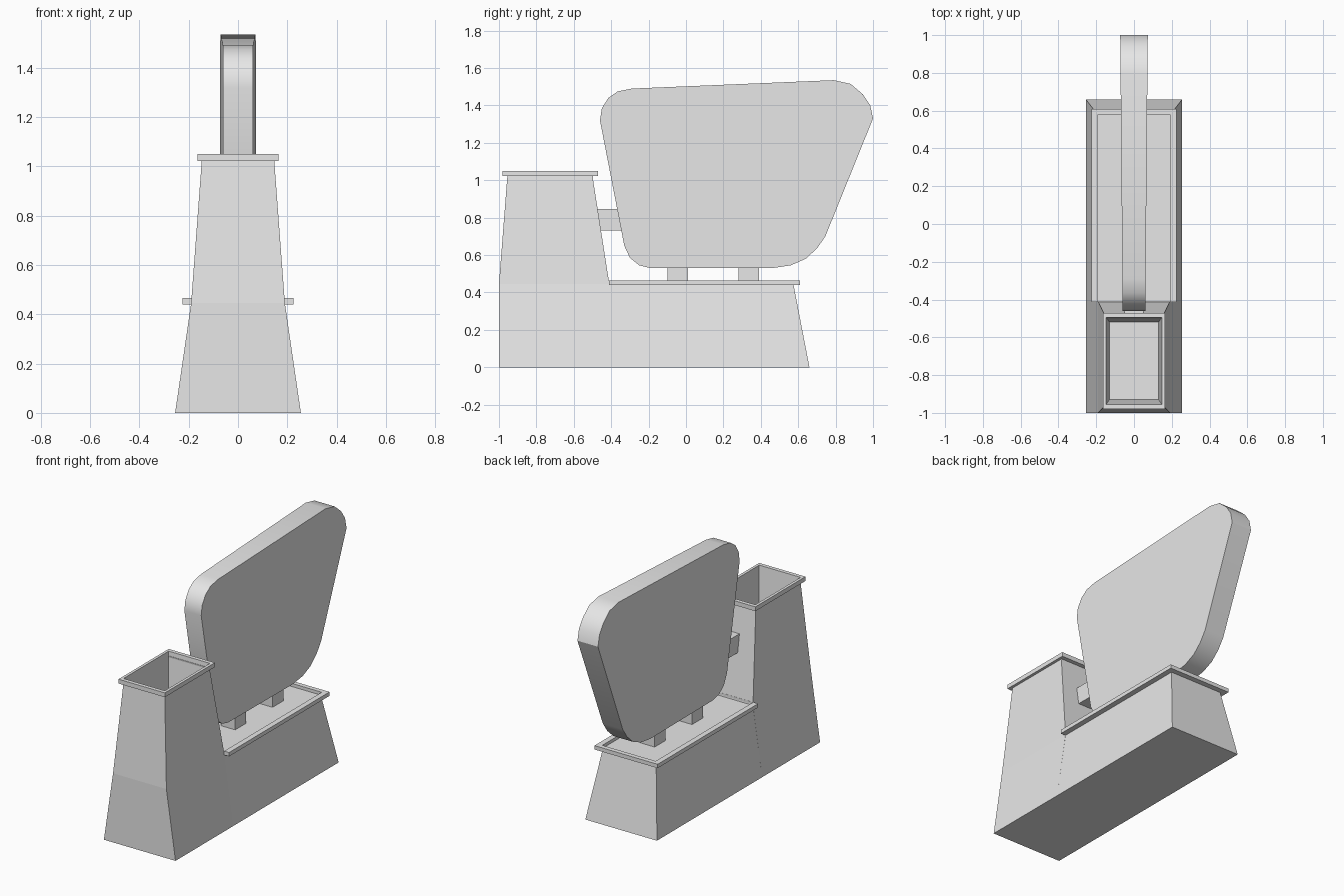
import bpy
import bmesh

if "Cube" in bpy.data.objects:
    bpy.data.objects.remove(bpy.data.objects["Cube"], do_unlink=True)

stone = bpy.data.materials.new("pale grey stone")
stone.use_nodes = True
stone.diffuse_color = (0.8, 0.8, 0.8, 1)
stone.node_tree.nodes["Principled BSDF"].inputs["Base Color"].default_value = (0.8, 0.8, 0.8, 1)


def loft(name, loops):
    """Skin a list of matching closed loops and cap both ends."""
    bm = bmesh.new()
    rings = [[bm.verts.new(p) for p in loop] for loop in loops]
    for a, b in zip(rings, rings[1:]):
        n = len(a)
        for i in range(n):
            j = (i + 1) % n
            bm.faces.new((a[i], a[j], b[j], b[i]))
    bm.faces.new(rings[0][::-1])
    bm.faces.new(rings[-1])
    bmesh.ops.recalc_face_normals(bm, faces=bm.faces)
    mesh = bpy.data.meshes.new(name)
    bm.to_mesh(mesh)
    bm.free()
    mesh.materials.append(stone)
    obj = bpy.data.objects.new(name, mesh)
    bpy.context.collection.objects.link(obj)
    return obj


def rect(half_x, front, back, z):
    return [(-half_x, front, z), (half_x, front, z), (half_x, back, z), (-half_x, back, z)]


# Hollow flower post: walls, overhanging rim, then the inside of the well
loft("flower_post", [rect(*r) for r in (
    (0.255, -1.0, -0.41, 0),
    (0.19, -1.0, -0.41, 0.445),
    (0.147, -0.955, -0.50, 1.022),
    (0.165, -0.98, -0.47, 1.022),
    (0.165, -0.98, -0.47, 1.05),
    (0.147, -0.955, -0.495, 1.05),
    (0.13, -0.93, -0.52, 0.78),
)])

# Plinth with an overhanging ledge around a shallow sunken top
loft("plinth", [rect(*r) for r in (
    (0.255, -0.412, 0.66, 0),
    (0.19, -0.412, 0.575, 0.44),
    (0.225, -0.412, 0.61, 0.44),
    (0.225, -0.412, 0.61, 0.465),
    (0.19, -0.411, 0.58, 0.465),
    (0.19, -0.411, 0.58, 0.445),
)])

# Upright slab: rounded outline, slightly thicker toward the back
outline = [
    (-0.46, 1.32), (-0.45, 1.385), (-0.415, 1.44), (-0.365, 1.475), (-0.29, 1.49),
    (0.79, 1.535), (0.88, 1.515), (0.945, 1.46), (0.985, 1.40), (1.0, 1.33),
    (0.745, 0.70), (0.70, 0.635), (0.64, 0.58), (0.56, 0.545), (0.46, 0.53),
    (-0.19, 0.53), (-0.25, 0.545), (-0.30, 0.585), (-0.33, 0.65),
]
slab = loft("slab", [
    [(side * (0.064 + 0.009 * y), y, z) for y, z in outline] for side in (-1, 1)
])
bpy.context.view_layer.objects.active = slab
slab.select_set(True)
bpy.ops.object.shade_smooth_by_angle()

# Short feet under the slab and the bracket joining it to the post
for name, front in (("front_foot", -0.10), ("back_foot", 0.28)):
    loft(name, [rect(0.05, front, front + 0.11, z) for z in (0.445, 0.54)])
loft("bracket", [rect(0.05, -0.46, -0.32, 0.73), rect(0.05, -0.48, -0.35, 0.845)])
